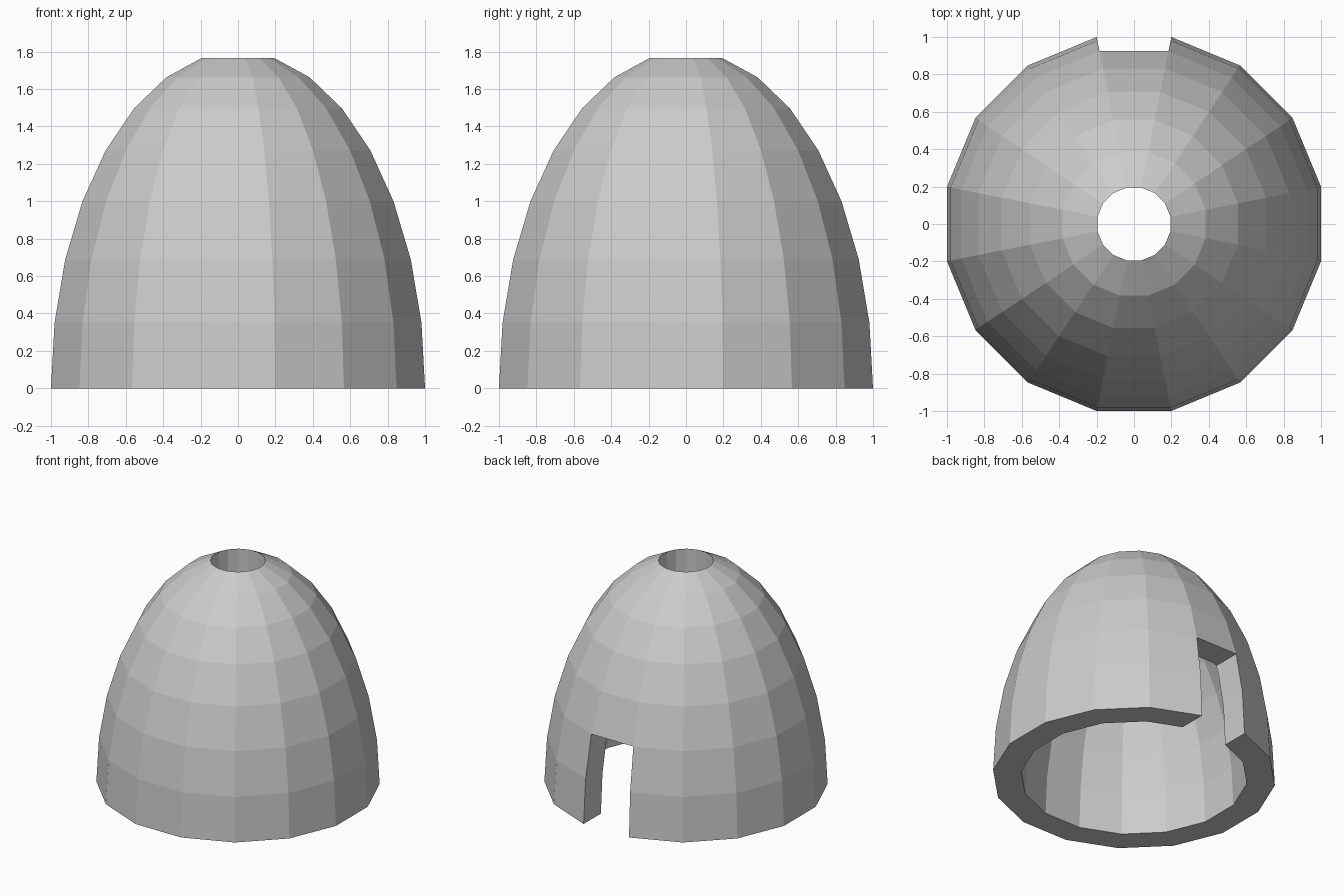
import bpy, bmesh
from math import sin, cos, pi

cube = bpy.data.objects.get("Cube")
if cube:
    bpy.data.objects.remove(cube, do_unlink=True)

SIDES = 16
STEP = 2 * pi / SIDES
HALF = STEP / 2

grey = bpy.data.materials.new("plain grey")
grey.use_nodes = True
colour = (0.6, 0.6, 0.6, 1)
grey.diffuse_color = colour
grey.node_tree.nodes["Principled BSDF"].inputs["Base Color"].default_value = colour


def make_object(name, bm):
    bmesh.ops.recalc_face_normals(bm, faces=bm.faces)
    mesh = bpy.data.meshes.new(name)
    bm.to_mesh(mesh)
    bm.free()
    mesh.materials.append(grey)
    obj = bpy.data.objects.new(name, mesh)
    bpy.context.collection.objects.link(obj)
    return obj


def bridge(bm, a, b):
    n = len(a)
    for i in range(n):
        j = (i + 1) % n
        bm.faces.new((a[i], a[j], b[j], b[i]))


def arc(width, height, count):
    """Flat-to-centre distance and height of each ring of a half ellipse."""
    return [(width * cos(k * HALF), height * sin(k * HALF)) for k in range(count)]


# Dome wall: outer skin up, straight hole at the top, inner skin down
outer = arc(1.0, 1.8, 8)
hole = outer[-1][0]
inner = arc(0.8, 1.6, 7) + [(hole, 1.55)]
profile = outer + inner[::-1]

bm = bmesh.new()
rings = []
for apothem, z in profile:
    r = apothem / cos(HALF)
    rings.append([bm.verts.new((r * cos((i + 0.5) * STEP), r * sin((i + 0.5) * STEP), z))
                  for i in range(SIDES)])
for k in range(len(rings)):
    bridge(bm, rings[k], rings[(k + 1) % len(rings)])
dome = make_object("dome_shell", bm)

# Doorway cutter: one panel wide, two rings tall, narrowing with the panel
bm = bmesh.new()
levels = [(outer[0][0], -0.1)] + outer[:3]
loops = []
for apothem, z in levels:
    w = apothem * sin(HALF) / cos(HALF) + 0.0005
    loops.append([bm.verts.new((x, y, z)) for x, y in
                  ((-w, 0.5), (w, 0.5), (w, 1.2), (-w, 1.2))])
for a, b in zip(loops, loops[1:]):
    bridge(bm, a, b)
bm.faces.new(loops[0])
bm.faces.new(loops[-1])
cutter = make_object("doorway_cutter", bm)
cutter.hide_render = True
cutter.hide_viewport = True
cutter.display_type = 'WIRE'

cut = dome.modifiers.new("doorway", 'BOOLEAN')
cut.operation = 'DIFFERENCE'
cut.solver = 'EXACT'
cut.object = cutter
